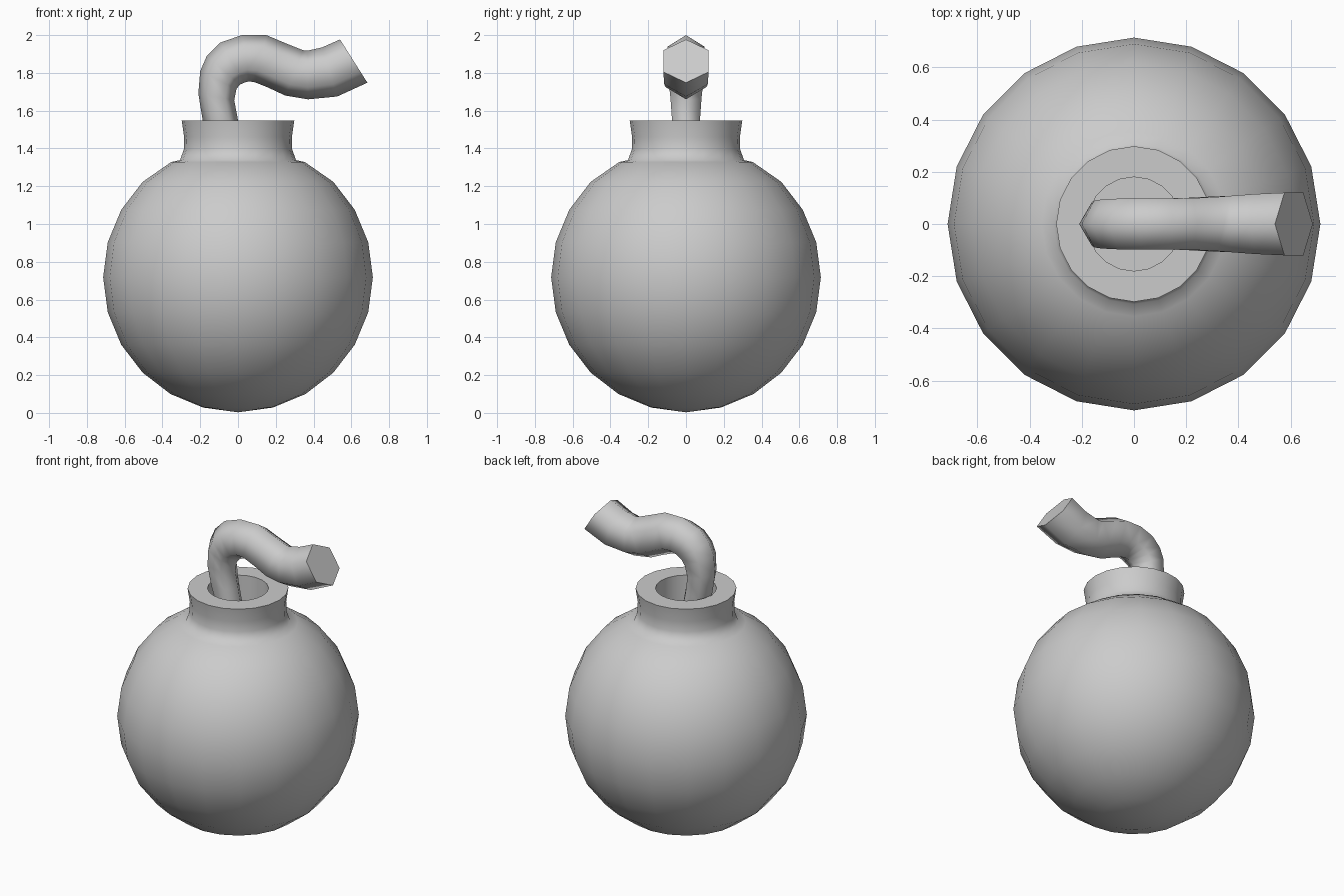
import bpy, math

if "Cube" in bpy.data.objects:
    bpy.data.objects.remove(bpy.data.objects["Cube"])

def skin_rings(name, rings, cap_start, cap_end, smooth_angle):
    """Join equal-sized rings of points with quads and close the ends."""
    n = len(rings[0])
    verts = [p for ring in rings for p in ring]
    faces = []
    for r in range(len(rings) - 1):
        for i in range(n):
            j = (i + 1) % n
            faces.append((r * n + i, r * n + j, (r + 1) * n + j, (r + 1) * n + i))
    if cap_start == "pole":
        verts.append((0, 0, 0.003))
        faces += [(len(verts) - 1, (i + 1) % n, i) for i in range(n)]
    else:
        faces.append(tuple(reversed(range(n))))
    if cap_end:
        faces.append(tuple(range((len(rings) - 1) * n, len(rings) * n)))
    mesh = bpy.data.meshes.new(name)
    mesh.from_pydata(verts, [], faces)
    obj = bpy.data.objects.new(name, mesh)
    bpy.context.collection.objects.link(obj)
    bpy.ops.object.select_all(action='DESELECT')
    obj.select_set(True)
    bpy.context.view_layer.objects.active = obj
    bpy.ops.object.mode_set(mode='EDIT')
    bpy.ops.mesh.select_all(action='SELECT')
    bpy.ops.mesh.normals_make_consistent(inside=False)
    bpy.ops.object.mode_set(mode='OBJECT')
    bpy.ops.object.shade_smooth_by_angle(angle=math.radians(smooth_angle))
    return obj

# Round body flowing into a flared neck, a flat rim and a recessed hole
SIDES, R, CZ = 20, 0.714, 0.718
profile = [(R * math.cos(math.radians(a)), CZ + R * math.sin(math.radians(a)))
           for a in range(-75, 46, 15)]
profile += [(0.354, 1.328), (0.307, 1.338), (0.287, 1.395), (0.285, 1.46),
            (0.298, 1.548), (0.18, 1.548), (0.18, 1.33)]
body_rings = [[(r * math.cos(math.tau * i / SIDES), r * math.sin(math.tau * i / SIDES), z)
               for i in range(SIDES)] for r, z in profile]
skin_rings("round_body", body_rings, "pole", True, 70)

# Bent six-sided fuse: outer x,z / inner x,z / half width in y
sections = [
    (-0.11, 1.32, 0.04, 1.34, 0.065),
    (-0.187, 1.55, 0.0, 1.55, 0.074),
    (-0.21, 1.69, -0.02, 1.655, 0.082),
    (-0.2, 1.81, -0.008, 1.715, 0.09),
    (-0.165, 1.89, 0.01, 1.738, 0.094),
    (-0.095, 1.96, 0.037, 1.75, 0.097),
    (0.02, 2.0, 0.06, 1.755, 0.098),
    (0.15, 2.0, 0.09, 1.75, 0.098),
    (0.245, 1.96, 0.16, 1.722, 0.099),
    (0.345, 1.92, 0.25, 1.68, 0.104),
    (0.37, 1.918, 0.37, 1.66, 0.108),
    (0.445, 1.935, 0.525, 1.675, 0.115),
    (0.54, 1.977, 0.685, 1.748, 0.12),
]
fuse_rings = []
for ox, oz, ix, iz, half in sections:
    ring = []
    for k in range(6):
        c, s = math.cos(k * math.pi / 3), math.sin(k * math.pi / 3)
        ring.append(((ox + ix) / 2 + c * (ox - ix) / 2,
                     s * half / math.sin(math.pi / 3),
                     (oz + iz) / 2 + c * (oz - iz) / 2))
    fuse_rings.append(ring)
skin_rings("fuse", fuse_rings, "flat", True, 75)
